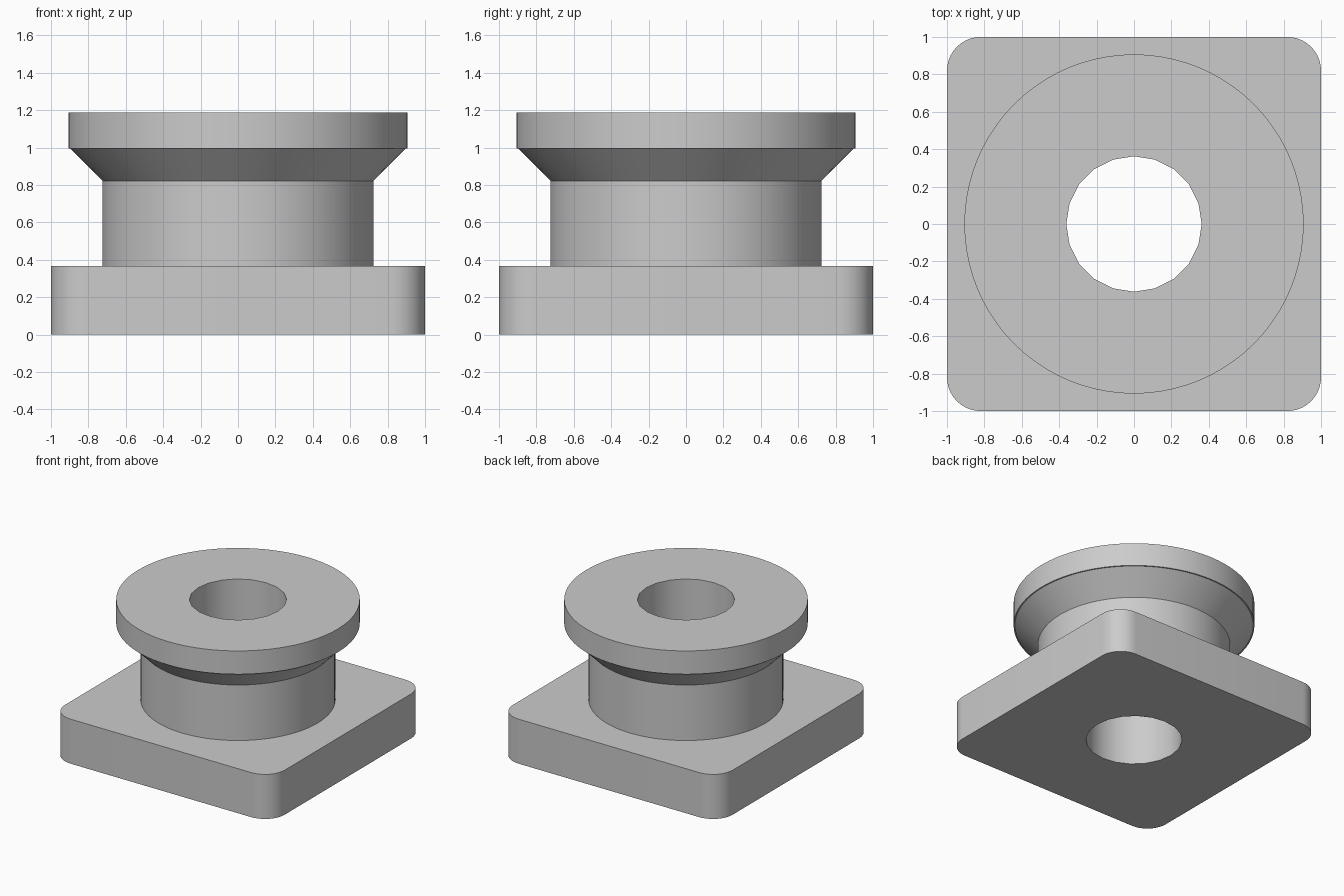
import bpy
import bmesh
from math import cos, sin, pi, radians

if "Cube" in bpy.data.objects:
    bpy.data.objects.remove(bpy.data.objects["Cube"], do_unlink=True)

BASE_TOP = 0.366
BORE = 0.362
NECK = 0.725
SEGMENTS = 80
BORE_SEGMENTS = 20

grey = bpy.data.materials.new("plain grey")
grey.use_nodes = True
colour = (0.6, 0.6, 0.6, 1)
grey.diffuse_color = colour
grey.node_tree.nodes["Principled BSDF"].inputs["Base Color"].default_value = colour


def loop(bm, points, z):
    """Closed loop of edges through the points at height z."""
    verts = [bm.verts.new((x, y, z)) for x, y in points]
    return [bm.edges.new((v, verts[(i + 1) % len(verts)])) for i, v in enumerate(verts)]


def circle(radius, count):
    return [(radius * cos(2 * pi * i / count), radius * sin(2 * pi * i / count))
            for i in range(count)]


def rounded_square(half, radius, steps=10):
    points = []
    for corner in range(4):
        middle = pi / 4 + corner * pi / 2
        cx = (half - radius) * (1 if cos(middle) > 0 else -1)
        cy = (half - radius) * (1 if sin(middle) > 0 else -1)
        for i in range(steps + 1):
            a = corner * pi / 2 + i / steps * pi / 2
            points.append((cx + radius * cos(a), cy + radius * sin(a)))
    return points


def wall(bm, lower, upper):
    bmesh.ops.bridge_loops(bm, edges=lower + upper)


def flat_ring(bm, outer, inner, up):
    bmesh.ops.triangle_fill(bm, edges=outer + inner, use_beauty=True, normal=(0, 0, up))


def finish(bm, name):
    bmesh.ops.recalc_face_normals(bm, faces=bm.faces)
    mesh = bpy.data.meshes.new(name)
    bm.to_mesh(mesh)
    bm.free()
    mesh.materials.append(grey)
    obj = bpy.data.objects.new(name, mesh)
    bpy.context.collection.objects.link(obj)
    bpy.ops.object.select_all(action="DESELECT")
    obj.select_set(True)
    bpy.context.view_layer.objects.active = obj
    bpy.ops.object.shade_smooth_by_angle(angle=radians(30))
    return obj


bm = bmesh.new()

# Square base plate with rounded corners
outline = rounded_square(1.0, 0.18)
base_low = loop(bm, outline, 0)
base_high = loop(bm, outline, BASE_TOP)
wall(bm, base_low, base_high)

# Neck, flared cone and rim disc, from the plate upward
profile = [(NECK, BASE_TOP), (NECK, 0.822), (0.897, 0.995), (0.907, 0.995), (0.907, 1.187)]
rings = [loop(bm, circle(r, SEGMENTS), z) for r, z in profile]
for lower, upper in zip(rings, rings[1:]):
    wall(bm, lower, upper)

# Through bore
bore_low = loop(bm, circle(BORE, BORE_SEGMENTS), 0)
bore_high = loop(bm, circle(BORE, BORE_SEGMENTS), profile[-1][1])
wall(bm, bore_low, bore_high)

# Flat faces: underside, plate top and rim top
flat_ring(bm, base_low, bore_low, -1)
flat_ring(bm, base_high, rings[0], 1)
flat_ring(bm, rings[-1], bore_high, 1)

finish(bm, "flanged_bushing")
